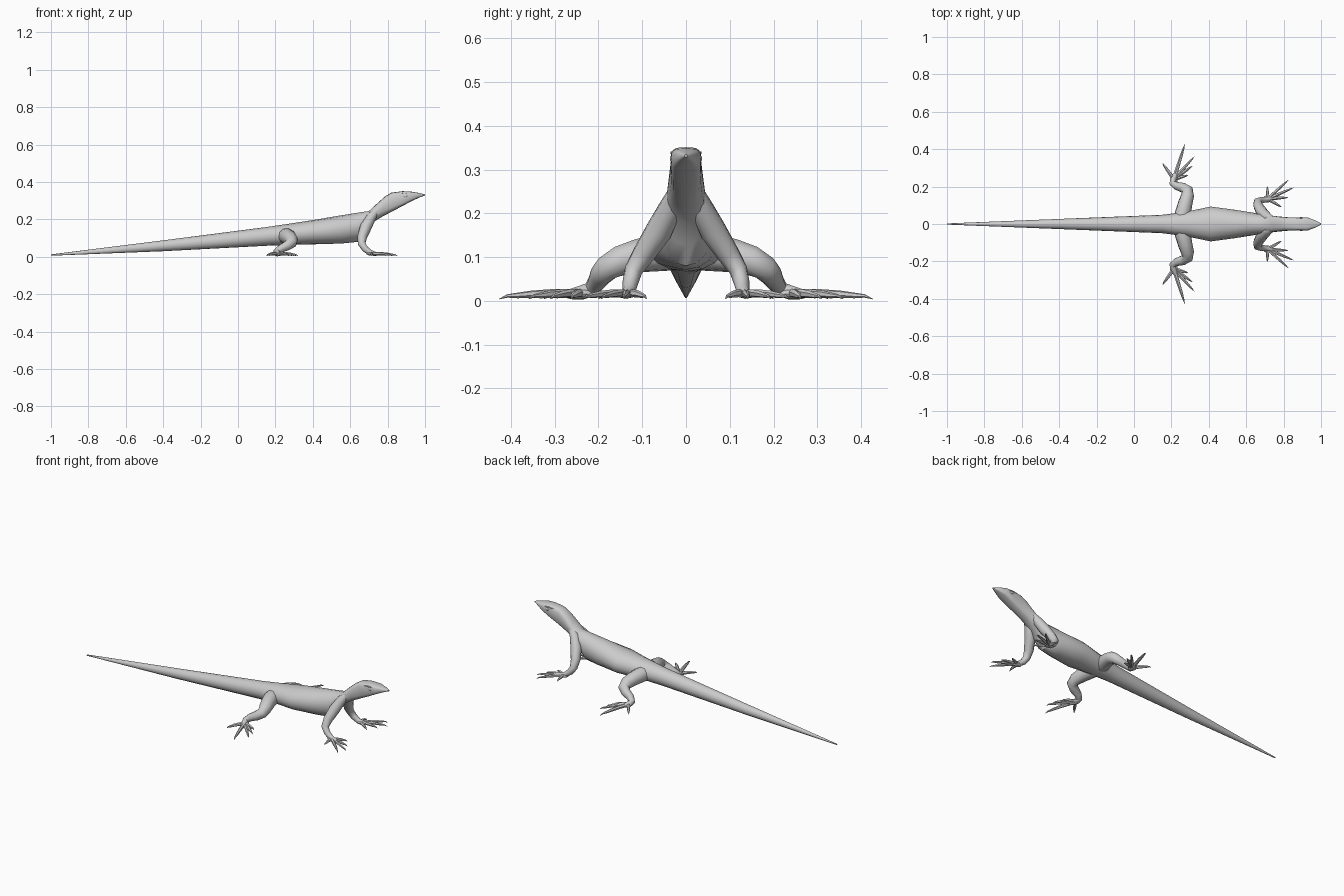
import bpy
import bmesh
from math import cos, sin, tau
from mathutils import Vector

cube = bpy.data.objects.get("Cube")
if cube:
    bpy.data.objects.remove(cube)


def loft(bm, rings):
    """Skin a list of equal-sized rings and cap both ends."""
    loops = [[bm.verts.new(p) for p in ring] for ring in rings]
    n = len(loops[0])
    for a, b in zip(loops, loops[1:]):
        for i in range(n):
            j = (i + 1) % n
            bm.faces.new((a[i], a[j], b[j], b[i]))
    bm.faces.new(loops[0][::-1])
    bm.faces.new(loops[-1])


def tube(bm, path, sides=8):
    """Round tube along (x, y, z, radius) points."""
    pts = [Vector(p[:3]) for p in path]
    tangents = []
    for i in range(len(pts)):
        tangents.append((pts[min(i + 1, len(pts) - 1)] - pts[max(i - 1, 0)]).normalized())
    u = tangents[0].orthogonal().normalized()
    rings = []
    for i, (p, t) in enumerate(zip(pts, tangents)):
        if i:
            u = tangents[i - 1].rotation_difference(t) @ u
        v = t.cross(u)
        r = path[i][3]
        rings.append([p + r * (cos(tau * k / sides) * u + sin(tau * k / sides) * v)
                      for k in range(sides)])
    loft(bm, rings)


def ellipsoid(bm, center, size):
    verts = bmesh.ops.create_uvsphere(bm, u_segments=12, v_segments=8, radius=1)["verts"]
    bmesh.ops.scale(bm, vec=size, verts=verts)
    bmesh.ops.translate(bm, vec=center, verts=verts)


def finish(name, bm, mirrored=True):
    bmesh.ops.recalc_face_normals(bm, faces=bm.faces)
    mesh = bpy.data.meshes.new(name)
    bm.to_mesh(mesh)
    bm.free()
    obj = bpy.data.objects.new(name, mesh)
    bpy.context.collection.objects.link(obj)
    if mirrored:
        mod = obj.modifiers.new("Mirror", 'MIRROR')
        mod.use_axis = (False, True, False)
    bpy.ops.object.select_all(action='DESELECT')
    bpy.context.view_layer.objects.active = obj
    obj.select_set(True)
    bpy.ops.object.shade_smooth_by_angle(angle=0.7)


def power(value, e):
    return abs(value) ** e * (1 if value > 0 else -1)


# Tail, trunk, neck and head: top x, top z, bottom x, bottom z, half width, squareness
SECTIONS = [
    (-1, .013, -1, .006, .003, 1),
    (-.4, .088, -.4, .03, .027, 1),
    (.15, .159, .15, .059, .049, 1),
    (.28, .178, .28, .064, .066, 1),
    (.41, .198, .41, .067, .093, 1),
    (.54, .22, .55, .071, .075, 1),
    (.64, .236, .64, .08, .06, 1),
    (.7, .245, .675, .13, .052, 1),
    (.74, .282, .71, .178, .046, .9),
    (.785, .322, .77, .214, .04, .75),
    (.82, .343, .825, .243, .036, .6),
    (.88, .351, .88, .272, .035, .5),
    (.93, .348, .932, .3, .034, .55),
    (.972, .341, .973, .318, .018, .65),
    (1, .334, 1, .328, .004, 1),
]
SIDES = 16
rings = []
for tx, tz, bx, bz, w, e in SECTIONS:
    top, bottom = Vector((tx, 0, tz)), Vector((bx, 0, bz))
    mid, half = (top + bottom) / 2, (top - bottom) / 2
    rings.append([mid + half * power(sin(tau * k / SIDES), e)
                  + Vector((0, w * power(cos(tau * k / SIDES), e), 0))
                  for k in range(SIDES)])
bm = bmesh.new()
loft(bm, rings)
finish("body", bm, mirrored=False)

# Eyes, almost flush under shallow brow ridges
bm = bmesh.new()
ellipsoid(bm, (.895, .033, .325), (.012, .004, .007))
finish("eyes", bm)

bm = bmesh.new()
tube(bm, [(.855, .032, .336, .001), (.89, .032, .338, .004), (.93, .03, .335, .001)], 6)
finish("brow_ridges", bm)


def limb(name, path):
    bm = bmesh.new()
    tube(bm, path, 10)
    finish(name, bm)


def foot(name, root, palm, tips, r):
    """Flat palm with gently arched tapering digits that end in down-curved claws."""
    bm = bmesh.new()
    base = Vector(root)
    ellipsoid(bm, root, palm)
    for tip in tips:
        path = []
        for t, z, k in ((0, .016, 1.1), (.35, .017, 1), (.6, .015, .85),
                        (.78, .012, .65), (.9, .011, .4), (1, .004, .06)):
            p = base.lerp(Vector((*tip, 0)), t)
            path.append((p.x, p.y, z, r * k))
        tube(bm, path, 6)
    finish(name, bm)


# Front legs, sweeping down from the neck fold
limb("front_legs", [
    (.75, .022, .262, .012), (.712, .036, .212, .027), (.684, .062, .16, .031),
    (.664, .097, .106, .026), (.661, .12, .07, .021), (.68, .127, .042, .018),
    (.705, .13, .024, .015), (.73, .136, .016, .012), (.75, .14, .014, .007)])
foot("front_feet", (.715, .134, .016), (.028, .019, .01),
     [(.713, .2), (.827, .237), (.853, .194), (.825, .142), (.79, .09)], .009)

# Hind legs, with a thick thigh and folded shin
limb("hind_legs", [
    (.25, .01, .112, .042), (.262, .06, .11, .043), (.274, .11, .103, .039),
    (.286, .152, .091, .035), (.286, .18, .075, .03), (.26, .195, .058, .026),
    (.224, .205, .041, .021), (.206, .218, .026, .018), (.21, .238, .019, .017),
    (.22, .26, .016, .013), (.226, .278, .014, .007)])
foot("hind_feet", (.213, .24, .016), (.022, .03, .011),
     [(.152, .325), (.272, .427), (.322, .36), (.312, .31), (.29, .262)], .01)
